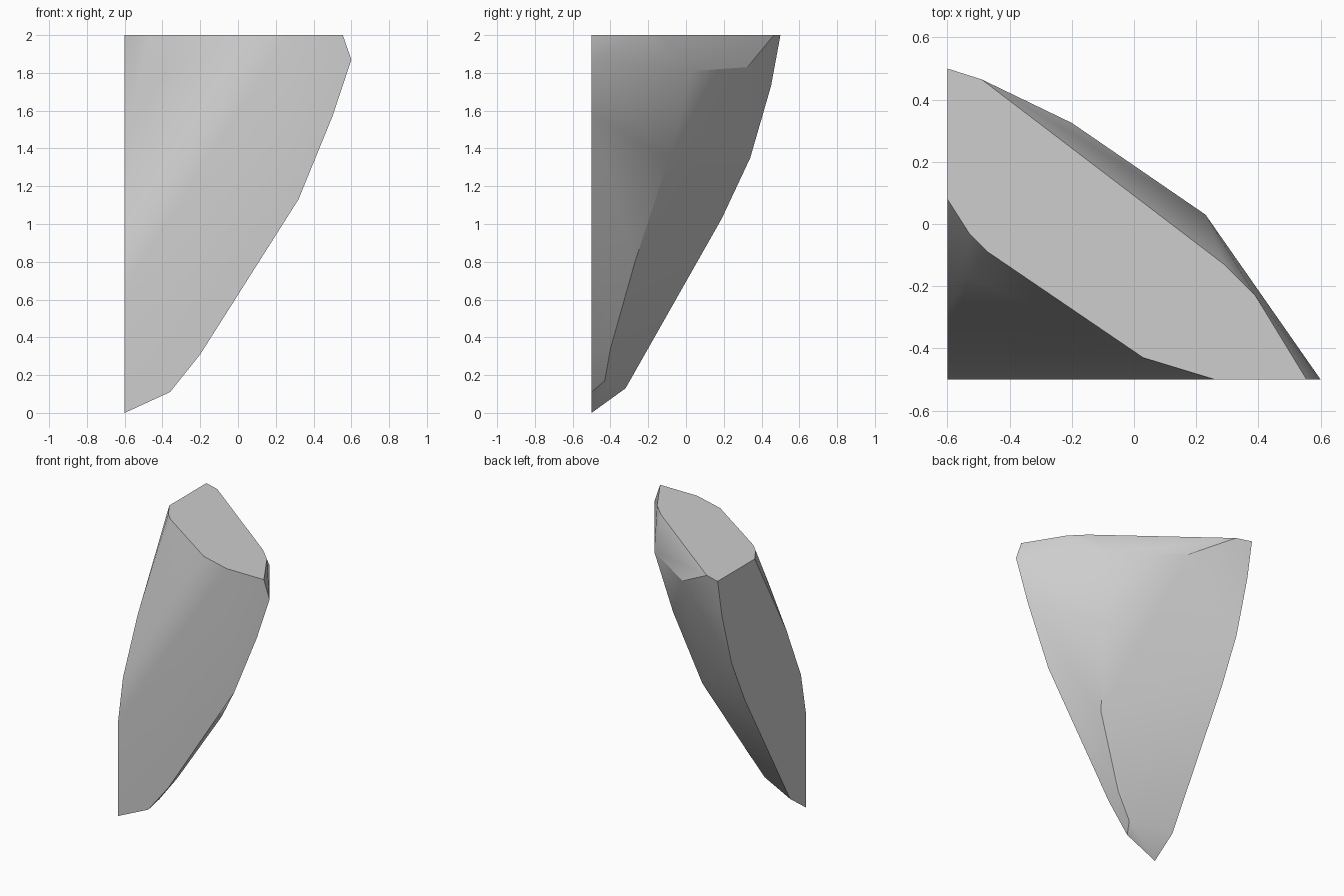
import bpy
import bmesh
import math

LEFT, FRONT, TOP = -0.6, -0.5, 2.0

default_cube = bpy.data.objects.get("Cube")
if default_cube:
    bpy.data.objects.remove(default_cube, do_unlink=True)


def make_material(name, colour):
    material = bpy.data.materials.new(name)
    material.use_nodes = True
    material.diffuse_color = colour
    shader = next(n for n in material.node_tree.nodes if n.type == "BSDF_PRINCIPLED")
    shader.inputs["Base Color"].default_value = colour
    return material


# Flat front cut: outline in x and z
front_outline = [(LEFT, 0), (-0.36, 0.11), (-0.2, 0.31), (0.32, 1.13),
                 (0.5, 1.57), (0.56, 1.75), (0.6, 1.87), (LEFT, 0.67)]

# Flat left cut: outline in y and z, outer curve then chamfer curve
left_outline = [(-0.32, 0.13), (0.19, 1.03), (0.34, 1.35), (0.45, 1.73),
                (-0.443, 0.97), (-0.28, 1.35)]

# Flat top cut: outline in x and y
top_outline = [(LEFT, 0.5), (-0.49, 0.465), (0.16, -0.03), (0.29, -0.13),
               (0.39, -0.23), (0.555, FRONT), (0.26, FRONT), (0.03, -0.43),
               (-0.47, -0.09), (-0.53, -0.03), (LEFT, 0.08)]

# Bulging corners of the rough outer side, and one on the front chamfer
rough_corners = [(-0.2, 0.325, 1.83), (0.23, 0.03, 1.81), (0.165, -0.09, 1.35),
                 (0.06, -0.27, 0.8), (-0.2, -0.4, 0.34), (-0.32, -0.43, 0.17),
                 (-0.535, -0.167, 1.72)]

points = [(x, FRONT, z) for x, z in front_outline]
points += [(LEFT, y, z) for y, z in left_outline]
points += [(x, y, TOP) for x, y in top_outline]
points += rough_corners

# Wrap the cuts and corners into one solid shard
bm = bmesh.new()
for point in points:
    bm.verts.new(point)
bmesh.ops.convex_hull(bm, input=bm.verts[:])
loose = [v for v in bm.verts if not v.link_faces]
bmesh.ops.delete(bm, geom=loose, context="VERTS")

# Merge the triangles of each flat cut
bmesh.ops.dissolve_limit(bm, angle_limit=math.radians(0.5),
                         verts=bm.verts[:], edges=bm.edges[:])
bmesh.ops.recalc_face_normals(bm, faces=bm.faces[:])

mesh = bpy.data.meshes.new("stone_shard")
bm.to_mesh(mesh)
bm.free()
shard = bpy.data.objects.new("stone_shard", mesh)
bpy.context.collection.objects.link(shard)
mesh.materials.append(make_material("grey_stone", (0.61, 0.61, 0.61, 1.0)))

# Soft shallow facets, crisp ridges and cut edges
bpy.ops.object.select_all(action="DESELECT")
shard.select_set(True)
bpy.context.view_layer.objects.active = shard
bpy.ops.object.shade_smooth_by_angle(angle=math.radians(25))
